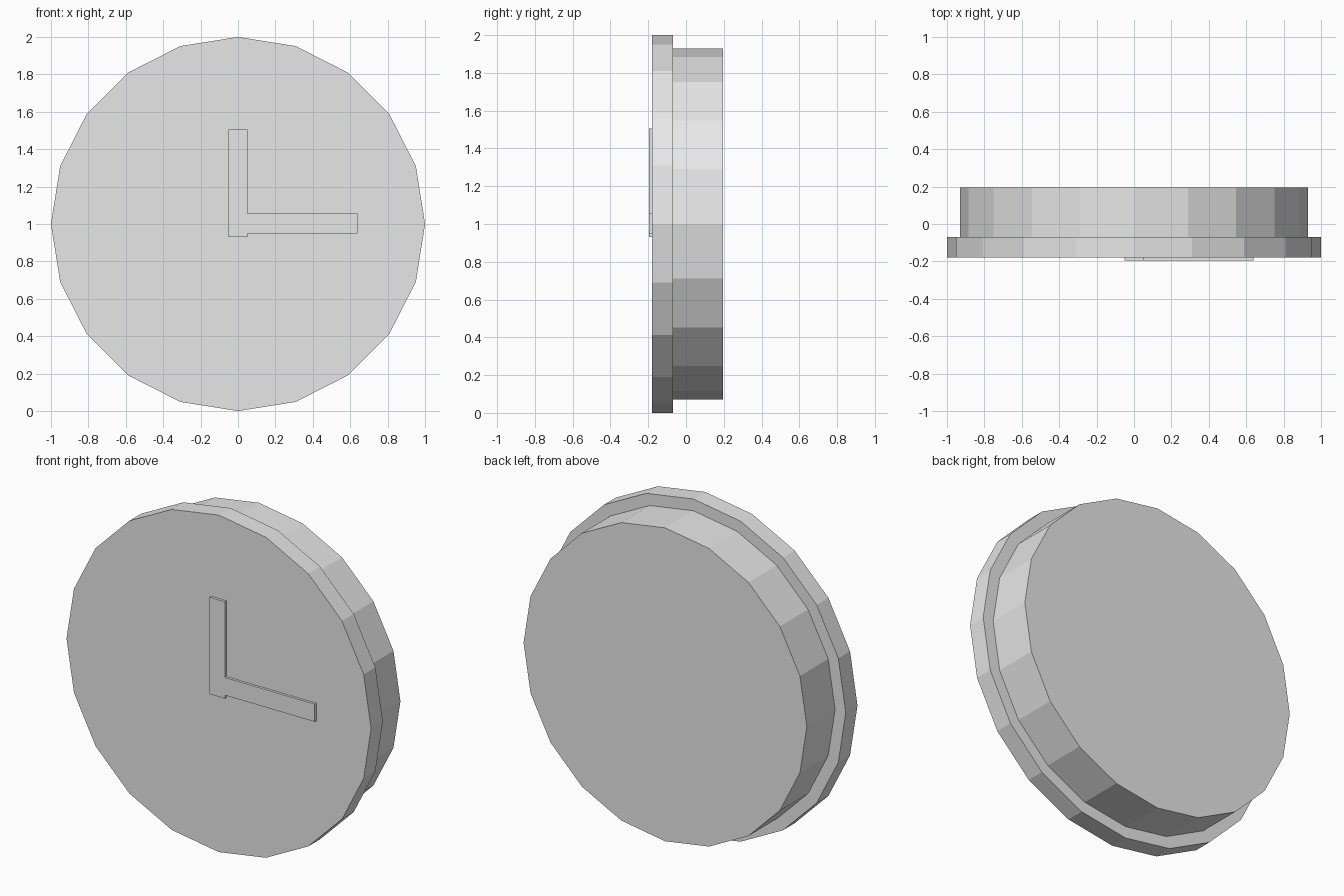
import bpy, bmesh, math

cube = bpy.data.objects.get("Cube")
if cube:
    bpy.data.objects.remove(cube, do_unlink=True)

CENTRE_Z = 1.0

grey = bpy.data.materials.new("light_grey")
grey.use_nodes = True
colour = (0.8, 0.8, 0.8, 1.0)
grey.diffuse_color = colour
grey.node_tree.nodes["Principled BSDF"].inputs["Base Color"].default_value = colour


def extrude_profile(name, points, y_front, y_back):
    """Extrude an x-z outline between two depths."""
    bm = bmesh.new()
    face = bm.faces.new([bm.verts.new((x, y_front, z)) for x, z in points])
    result = bmesh.ops.extrude_face_region(bm, geom=[face], use_keep_orig=True)
    moved = [v for v in result["geom"] if isinstance(v, bmesh.types.BMVert)]
    bmesh.ops.translate(bm, verts=moved, vec=(0, y_back - y_front, 0))
    bmesh.ops.recalc_face_normals(bm, faces=bm.faces)
    mesh = bpy.data.meshes.new(name)
    bm.to_mesh(mesh)
    bm.free()
    mesh.materials.append(grey)
    obj = bpy.data.objects.new(name, mesh)
    bpy.context.collection.objects.link(obj)
    return obj


def circle(radius, sides=20):
    step = math.tau / sides
    return [(radius * math.cos(i * step), CENTRE_Z + radius * math.sin(i * step))
            for i in range(sides)]


# Wide front dial and the narrower case behind it
extrude_profile("dial", circle(1.0), -0.18, -0.07)
extrude_profile("back_case", circle(0.93), -0.07, 0.195)

# Two hands joined in an L, raised from the dial
hands = [(-0.05, 0.93), (0.05, 0.93), (0.05, 0.95), (0.64, 0.95),
         (0.64, 1.055), (0.05, 1.055), (0.05, 1.505), (-0.05, 1.505)]
extrude_profile("clock_hands", hands, -0.195, -0.18)
